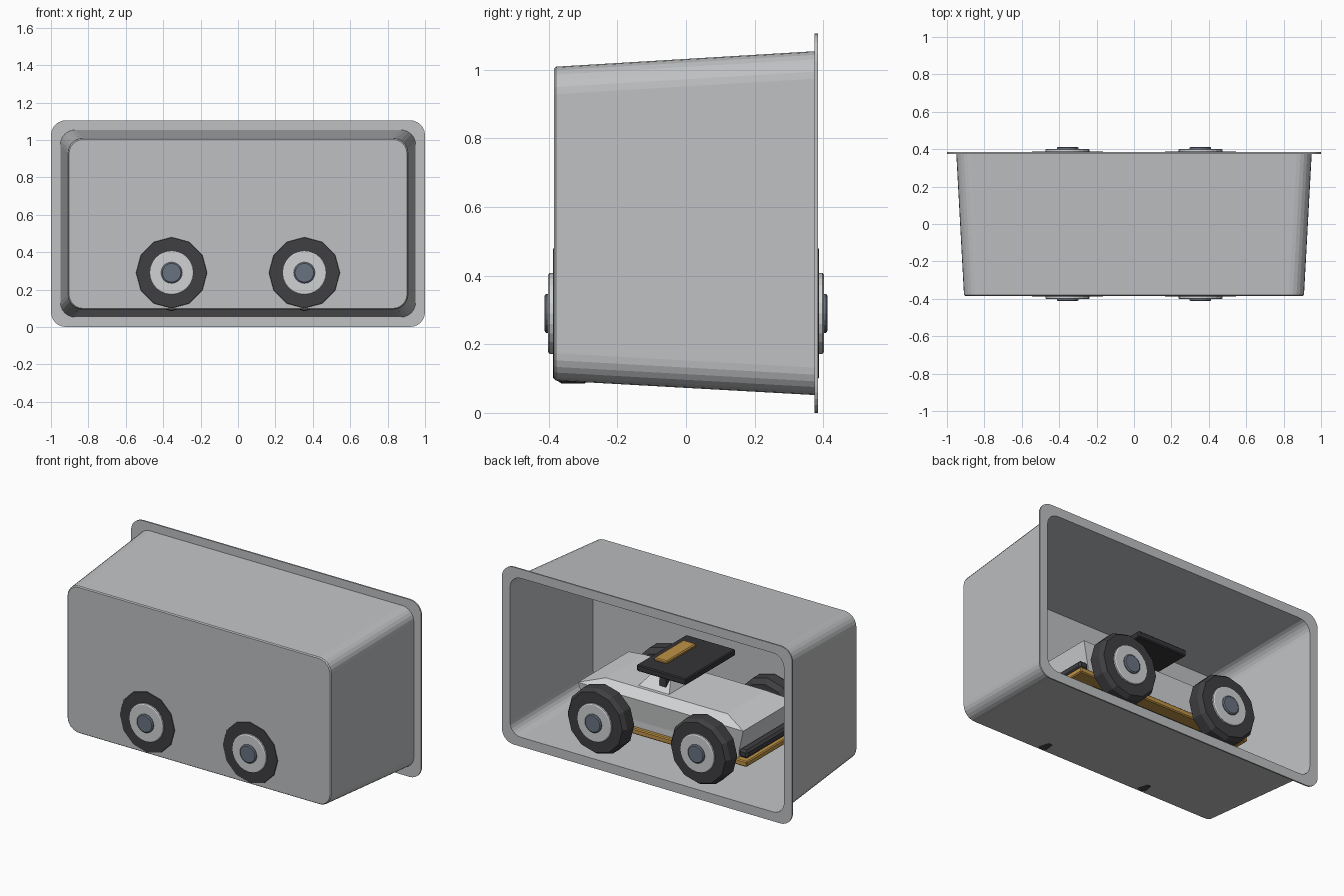
import bpy, bmesh, math
from mathutils import Matrix

if "Cube" in bpy.data.objects:
    bpy.data.objects.remove(bpy.data.objects["Cube"])


def material(name, r, g, b):
    m = bpy.data.materials.new(name)
    m.diffuse_color = (r, g, b, 1)
    m.use_nodes = True
    m.node_tree.nodes["Principled BSDF"].inputs["Base Color"].default_value = m.diffuse_color
    return m


SHELL = material("shell grey", 0.52, 0.53, 0.54)
BODY = material("light grey", 0.63, 0.64, 0.65)
RUBBER = material("dark rubber", 0.05, 0.05, 0.055)
PANEL = material("panel black", 0.035, 0.035, 0.04)
HUB = material("slate blue", 0.14, 0.17, 0.22)
GOLD = material("gold", 0.52, 0.29, 0.06)


def loft(name, loops, mat, smooth=False):
    """Skin between matching point loops and cap both ends."""
    bm = bmesh.new()
    rings = [[bm.verts.new(p) for p in loop] for loop in loops]
    n = len(rings[0])
    for a, b in zip(rings, rings[1:]):
        for i in range(n):
            j = (i + 1) % n
            bm.faces.new((a[i], a[j], b[j], b[i]))
    bm.faces.new(rings[0][::-1])
    bm.faces.new(rings[-1])
    bmesh.ops.recalc_face_normals(bm, faces=bm.faces)
    me = bpy.data.meshes.new(name)
    bm.to_mesh(me)
    bm.free()
    me.materials.append(mat)
    ob = bpy.data.objects.new(name, me)
    bpy.context.collection.objects.link(ob)
    if smooth:
        bpy.context.view_layer.objects.active = ob
        ob.select_set(True)
        bpy.ops.object.shade_smooth_by_angle(angle=math.radians(20))
        ob.select_set(False)
    return ob


def rounded(hw, z0, z1, y, r, seg=6):
    """Rounded rectangle in the xz plane."""
    pts = []
    for cx, cz, start in ((hw - r, z1 - r, 0), (r - hw, z1 - r, 90),
                          (r - hw, z0 + r, 180), (hw - r, z0 + r, 270)):
        for k in range(seg + 1):
            t = math.radians(start + 90 * k / seg)
            pts.append((cx + r * math.cos(t), y, cz + r * math.sin(t)))
    return pts


def rect(x0, x1, hy, z):
    return [(x0, -hy, z), (x1, -hy, z), (x1, hy, z), (x0, hy, z)]


def block(name, x0, x1, hy, z0, z1, mat, bevel=0.006):
    ob = loft(name, [rect(x0, x1, hy, z0), rect(x0, x1, hy, z1)], mat)
    b = ob.modifiers.new("edge", 'BEVEL')
    b.width = bevel
    b.segments = 1
    return ob


def turned(name, x, z, side, profile, sides, mat):
    """Solid of revolution about the wheel axis; profile is (radius, y)."""
    loops = []
    for r, y in profile:
        loops.append([(x + r * math.sin(2 * math.pi * i / sides), side * y,
                       z + r * math.cos(2 * math.pi * i / sides))
                      for i in range(sides)])
    return loft(name, loops, mat)


# open tray: outer wall, flange, inner wall, closed front
loft("tray", [
    rounded(0.903, 0.099, 1.003, -0.385, 0.076),
    rounded(0.909, 0.094, 1.009, -0.379, 0.080),
    rounded(0.950, 0.052, 1.054, 0.375, 0.080),
    rounded(1.000, 0.000, 1.105, 0.375, 0.080),
    rounded(1.000, 0.000, 1.105, 0.384, 0.080),
    rounded(0.944, 0.058, 1.048, 0.384, 0.074),
    rounded(0.903, 0.100, 1.003, -0.376, 0.074),
], SHELL)

# four wheels: tyre, rim and hub
WX, WZ = 0.355, 0.29
for side, sn in ((-1, "front"), (1, "back")):
    for x, xn in ((-WX, "left"), (WX, "right")):
        tag = sn + "_" + xn
        turned("tyre_" + tag, x, WZ, side,
               [(0.175, 0.270), (0.205, 0.295), (0.205, 0.362), (0.188, 0.388)],
               12, RUBBER)
        turned("rim_" + tag, x, WZ, side,
               [(0.118, 0.262), (0.118, 0.398), (0.112, 0.402)], 24, BODY)
        turned("hub_" + tag, x, WZ, side,
               [(0.057, 0.250), (0.057, 0.408), (0.050, 0.413)], 20, HUB)

# axles
for x, xn in ((-WX, "left"), (WX, "right")):
    turned("axle_" + xn, x, WZ, 1, [(0.03, -0.27), (0.03, 0.27)], 12, RUBBER)

# chassis plate and underside
block("chassis_plate", -0.60, 0.60, 0.26, 0.215, 0.25, GOLD)
block("underside", -0.45, 0.45, 0.18, 0.175, 0.22, PANEL)

# bumpers at both ends
for s, n in ((-1, "left"), (1, "right")):
    a, b = sorted((s * 0.53, s * 0.59))
    block("bumper_" + n, a, b, 0.24, 0.255, 0.305, RUBBER, 0.012)

# hull with sloped ends and chamfered deck
loft("hull", [
    rect(-0.53, 0.53, 0.235, 0.25),
    rect(-0.53, 0.53, 0.235, 0.29),
    rect(-0.57, 0.57, 0.25, 0.43),
    rect(-0.42, 0.42, 0.19, 0.475),
], BODY)

# turret and its posts
loft("turret", [
    rect(-0.01, 0.22, 0.185, 0.46),
    rect(0.04, 0.16, 0.09, 0.545),
], BODY)
for y, n in ((-0.12, "front"), (0.12, "back")):
    loft("post_" + n, [
        [(0.06 + 0.022 * a, y + 0.022 * b, z)
         for a, b in ((-1, -1), (1, -1), (1, 1), (-1, 1))]
        for z in (0.46, 0.62)], RUBBER)

# roof panel with its gold strip
block("roof_panel", -0.17, 0.17, 0.245, 0.605, 0.645, PANEL)
block("roof_strip", 0.03, 0.12, 0.145, 0.643, 0.664, GOLD)
